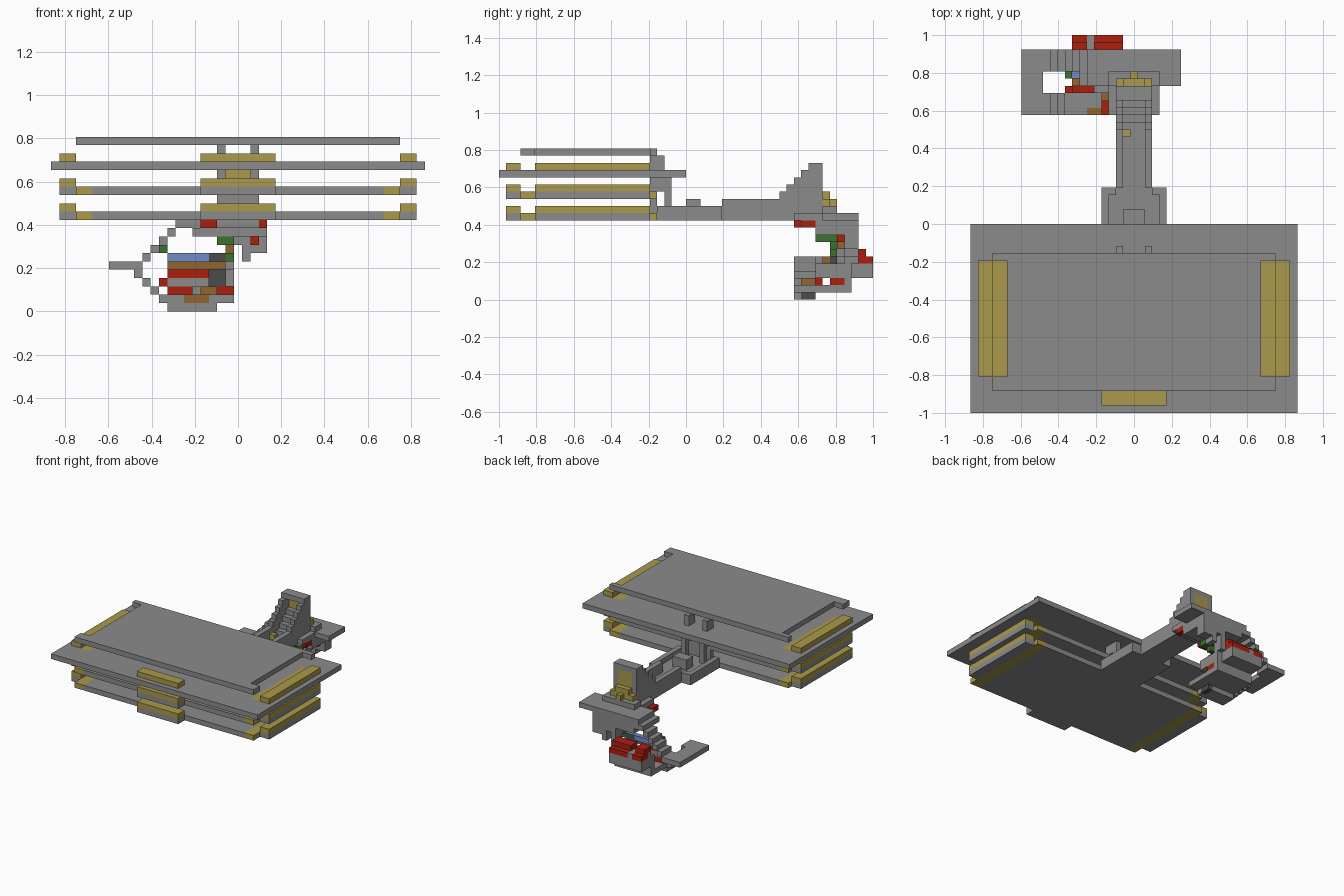
import bpy
import bmesh
from mathutils import Matrix, Vector

old = bpy.data.objects.get("Cube")
if old:
    bpy.data.objects.remove(old, do_unlink=True)

UNIT = 1 / 26  # size of one block


def material(name, r, g, b):
    m = bpy.data.materials.new(name)
    m.diffuse_color = (r, g, b, 1)
    m.use_nodes = True
    m.node_tree.nodes["Principled BSDF"].inputs["Base Color"].default_value = (r, g, b, 1)
    return m


stone = material("stone grey", .26, .26, .26)
gold = material("sand yellow", .4, .32, .07)
red = material("brick red", .41, .014, .005)
blue = material("soft blue", .16, .26, .56)
green = material("leaf green", .045, .17, .025)
brown = material("wood brown", .28, .13, .03)
dark = material("dark grey", .07, .07, .07)


def part(name, mat, *boxes):
    """One object made of boxes; each box is x, y and z ranges in blocks."""
    bm = bmesh.new()
    for spans in boxes:
        lo = Vector([s[0] for s in spans])
        hi = Vector([s[1] for s in spans])
        mid = (lo + hi) / 2 + Vector((.5, 0, 0))
        size = hi - lo
        bmesh.ops.create_cube(bm, size=1, matrix=Matrix.Translation(mid * UNIT) @ Matrix.Diagonal((size * UNIT).to_4d()))
    mesh = bpy.data.meshes.new(name)
    bm.to_mesh(mesh)
    bm.free()
    mesh.materials.append(mat)
    obj = bpy.data.objects.new(name, mesh)
    bpy.context.collection.objects.link(obj)
    return obj


def wide(w):
    """Centred x range reaching w blocks either side of the middle block."""
    return (-w - 1, w)


def pair(inner, outer, y, z):
    """Two boxes mirrored across the middle."""
    return [((inner, outer), y, z), ((-outer - 1, -inner - 1), y, z)]


# Stacked decks with yellow strips and parapets
long_side, full, front = (-21, -5), (-23, -4), (-25, -23)
for label, base in (("lower", 11), ("middle", 14), ("upper", 17)):
    z, above = (base, base + 1), (base + 1, base + 2)
    part(label + "_parapets", gold, (wide(4), front, above), *pair(19, 21, long_side, above))
    if label == "upper":
        deck = (-26, 0)
        part("upper_deck", stone, (wide(17), deck, z), *pair(19, 22, deck, z),
             *pair(17, 19, (-26, -21), z), *pair(17, 19, (-5, 0), z))
        part("upper_strips", gold, *pair(17, 19, long_side, z))
    else:
        part(label + "_deck", stone, (wide(17), full, z), (wide(4), front, z),
             *pair(19, 21, long_side, z))
        part(label + "_strips", gold, *pair(17, 19, full, z))

# Roof with notched sides
roof = (20, 21)
part("roof", stone, (wide(17), full, roof),
     *pair(17, 19, (-23, -21), roof), *pair(17, 19, (-5, -4), roof))

# Posts joining the decks
part("deck_posts", stone, *pair(1, 2, (-5, -3), (18, 20)),
     *pair(1, 2, (-3, -2), (12, 17)), (wide(2), (-5, -4), (12, 14)),
     *pair(1, 2, (-5, -3), (15, 17)))

# Walkway and its walls
part("walkway_floor", stone, (wide(4), (-4, 5), (11, 12)), (wide(2), (5, 15), (11, 12)))
part("walkway_walls", stone, *pair(3, 4, (-4, 5), (12, 13)), *pair(2, 3, (4, 5), (12, 13)),
     *pair(1, 2, (5, 13), (12, 14)), (wide(1), (0, 2), (12, 14)))
part("walkway_lamp", gold, ((-2, -1), (12, 13), (12, 13)))

# Stepped tower at the end of the walkway
steps = []
for k in range(5):
    y = (13 + k, 14 + k + (k == 4))
    steps += pair(1, 2, y, (12, 15 + k))
    if k:
        steps.append((wide(1), (13 + k, 14 + k), (12, 12 + k)))
part("tower_steps", stone, *steps)
part("tower_cap", stone, (wide(1), (17, 19), (18, 19)))
part("tower_panel", gold, (wide(1), (18, 19), (12, 18)))
part("tower_back_ledge", gold, (wide(2), (19, 20), (13, 14)), (wide(1), (19, 20), (14, 15)),
     (wide(0), (20, 21), (13, 14)))
part("tower_base", stone, (wide(3), (19, 21), (12, 13)), (wide(3), (15, 19), (11, 12)),
     (wide(6), (19, 24), (11, 12)))

# Tapering support under the tower
part("tower_support", stone, ((-4, 2), (16, 24), (10, 11)), ((-8, -4), (19, 24), (10, 11)),
     ((2, 3), (18, 24), (10, 11)), ((-6, 3), (18, 24), (9, 10)), ((-1, 3), (22, 24), (8, 9)),
     ((0, 3), (22, 24), (7, 8)), ((0, 1), (22, 24), (6, 7)), ((-2, -1), (22, 24), (5, 9)))
part("red_brackets", red, ((-5, -4), (15, 17), (10, 11)), ((-4, -3), (15, 16), (10, 11)),
     ((2, 3), (16, 18), (10, 11)), ((1, 2), (21, 22), (8, 9)))
part("leaf_blocks", green, ((-3, -1), (18, 21), (8, 9)), ((-2, -1), (20, 21), (6, 7)),
     ((-10, -9), (20, 21), (7, 8)))
part("wood_post", brown, ((-2, -1), (21, 22), (7, 9)))

# Two flights of stairs meeting at a landing
part("upper_flight", stone, *[((-8 - i, -7 - i), (21, 24), (10 - i, 11 - i)) for i in range(5)])
part("lower_flight", stone, *[((-10 - i, -9 - i), (15, 18), (1 + i, 2 + i)) for i in range(4)])
part("landing", stone, ((-16, -13), (15, 24), (5, 6)), ((-13, -12), (21, 24), (5, 6)),
     ((-13, -12), (15, 18), (5, 6)))

# Hanging cabin
part("cabin_floor", stone, ((-9, -1), (16, 23), (1, 2)), ((-9, -7), (15, 16), (1, 2)),
     ((-4, -1), (15, 16), (1, 2)), ((-9, -3), (15, 16), (0, 1)), ((-9, -4), (16, 18), (0, 1)))
part("cabin_hatch", dark, ((-4, -3), (16, 18), (0, 1)), ((-4, -2), (20, 21), (3, 7)))
part("cabin_trim", brown, ((-7, -4), (15, 16), (1, 2)), ((-5, -3), (16, 18), (2, 3)),
     ((-9, -2), (19, 20), (5, 6)))
part("cabin_rear", stone, ((-9, -1), (22, 23), (2, 5)), ((-9, -2), (23, 26), (3, 5)),
     ((-9, -2), (23, 24), (5, 6)), ((-7, -6), (24, 26), (5, 6)),
     ((-9, -4), (18, 19), (3, 4)), ((-2, -1), (18, 22), (3, 5)))
part("cabin_rails", red, ((-9, -6), (18, 19), (2, 3)), ((-3, -1), (20, 22), (2, 3)),
     ((-9, -4), (18, 19), (4, 5)), ((-10, -9), (18, 19), (3, 4)))
part("cabin_roof", red, *[(x, y, z) for x in ((-9, -7), (-6, -2))
                          for y, z in (((23, 25), (6, 7)), ((24, 26), (5, 6)))])
part("cabin_window", blue, ((-9, -2), (20, 21), (6, 7)))
